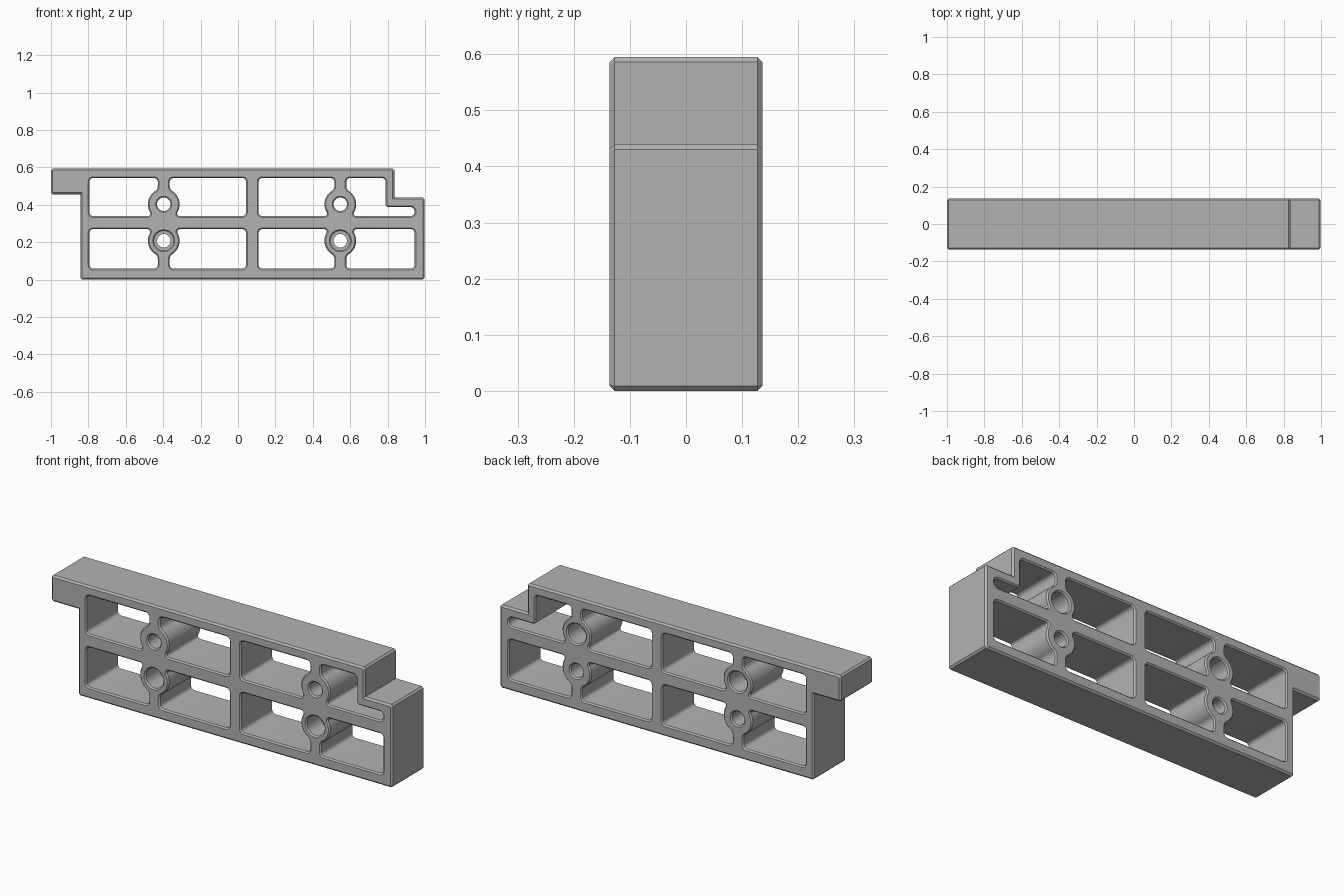
import bpy, bmesh
from math import sin, cos, asin, acos, pi, hypot
from mathutils import Vector

if "Cube" in bpy.data.objects:
    bpy.data.objects.remove(bpy.data.objects["Cube"])

H = 0.136          # half thickness in y
C = 0.009          # outer chamfer
CP = 0.007         # pocket and hole chamfer
RIB = 0.032        # half width of vertical ribs
BOSS = 0.085       # boss radius


def rounded(corners, seg=6):
    """Round (or chamfer with seg=1) corners given as (x, z, cut distance)."""
    out, n = [], len(corners)
    for i, (x, z, d) in enumerate(corners):
        p = Vector((x, z))
        if d == 0:
            out.append(p)
            continue
        a = Vector(corners[i - 1][:2]) - p
        b = Vector(corners[(i + 1) % n][:2]) - p
        d = min(d, 0.95 * a.length, 0.95 * b.length)
        a, b = a.normalized(), b.normalized()
        w = sin(a.angle(b) / 2)
        for k in range(seg + 1):
            t = k / seg
            q0, q1, q2 = (1 - t) ** 2, 2 * t * (1 - t) * w, t * t
            out.append(p + (a * q0 + b * q2) * d / (q0 + q1 + q2))
    return out


def offset(pts, o):
    """Grow a closed outline by o with mitred corners."""
    n = len(pts)
    area = sum(pts[i - 1].x * pts[i].y - pts[i].x * pts[i - 1].y for i in range(n))
    s = 1 if area > 0 else -1
    res = []
    for i, p in enumerate(pts):
        e1 = (p - pts[i - 1]).normalized()
        e2 = (pts[(i + 1) % n] - p).normalized()
        n1, n2 = Vector((e1.y, -e1.x)) * s, Vector((e2.y, -e2.x)) * s
        res.append(p + (n1 + n2) * o / (1 + n1.dot(n2)))
    return res


def circle(cx, cz, r, n=40):
    return [Vector((cx + r * cos(2 * pi * k / n), cz + r * sin(2 * pi * k / n)))
            for k in range(n)]


bm = bmesh.new()
front_edges, back_edges = [], []


def wall(layers):
    """Skin outlines (y, points) from front to back; remember the end rims."""
    rings = [[bm.verts.new((p.x, y, p.y)) for p in pts] for y, pts in layers]
    n = len(rings[0])
    for r0, r1 in zip(rings, rings[1:]):
        for i in range(n):
            bm.faces.new((r0[i - 1], r0[i], r1[i], r1[i - 1]))
    for ring, store in ((rings[0], front_edges), (rings[-1], back_edges)):
        store += [bm.edges.get((ring[i - 1], ring[i])) for i in range(n)]


def chamfered_wall(pts, c, grow):
    rim = offset(pts, grow * c)
    wall([(-H, rim), (-H + c, pts), (H - c, pts), (H, rim)])


def pocket(cx, cz, s, v, xf, zb, zf, slot=None):
    """Pocket beside a rib and boss; s, v = side and vertical direction."""
    d, dj = 0.03, 0.02
    a0 = -asin(abs(zb - cz) / BOSS)
    a1 = acos(RIB / BOSS)

    def arc(a, cut=0):
        return (cx + s * BOSS * cos(a), cz + v * BOSS * sin(a), cut)
    pts = [arc(a0, d)]
    b0, b1 = a0 + d / BOSS, a1 - dj / BOSS
    pts += [arc(b0 + (b1 - b0) * k / 12) for k in range(13)]
    pts += [arc(a1, dj), (cx + s * RIB, zf, 0.02)]
    if slot:                       # pocket stepping down into a narrow slot
        sx, sz = slot
        pts += [(sx, zf, 0.02), (sx, sz, 0.015), (xf, sz, 0.0225), (xf, zb, 0.0225)]
    else:
        pts += [(xf, zf, 0.02), (xf, zb, 0.02)]
    chamfered_wall(rounded(pts), CP, 1)


# Stepped outer outline with chamfered convex corners
outline = [(-0.842, 0, C), (0.997, 0, C), (0.997, 0.439, C), (0.836, 0.439, 0),
           (0.836, 0.595, C), (-1.0, 0.595, C), (-1.0, 0.456, C), (-0.842, 0.456, 0)]
chamfered_wall(rounded(outline, 1), C, -1)

# Pockets and counterbored holes around each rib
for cx, x_left, x_right, slot in ((-0.397, -0.794, 0.043, None),
                                  (0.547, 0.11, 0.944, (0.789, 0.388))):
    for cz, v, zb, zf in ((0.403, 1, 0.34, 0.543), (0.208, -1, 0.27, 0.059)):
        pocket(cx, cz, -1, v, x_left, zb, zf)
        pocket(cx, cz, 1, v, x_right, zb, zf, slot if v > 0 else None)
        # upper holes are counterbored from the back, lower from the front
        r, R = 0.036, 0.052
        prof = [(-H, r + CP), (-H + CP, r), (0.02, r), (0.02, R), (H - CP, R), (H, R + CP)]
        if v < 0:
            prof = [(-y, q) for y, q in reversed(prof)]
        wall([(y, circle(cx, cz, q)) for y, q in prof])

# Front and back faces
for edges in (front_edges, back_edges):
    bmesh.ops.triangle_fill(bm, use_beauty=True, edges=edges)
bmesh.ops.recalc_face_normals(bm, faces=bm.faces[:])

mesh = bpy.data.meshes.new("ribbed_block")
bm.to_mesh(mesh)
bm.free()
block = bpy.data.objects.new("ribbed_block", mesh)
bpy.context.collection.objects.link(block)

grey = bpy.data.materials.new("plain_grey")
grey.diffuse_color = (0.45, 0.45, 0.45, 1)
grey.use_nodes = True
grey.node_tree.nodes["Principled BSDF"].inputs["Base Color"].default_value = grey.diffuse_color
mesh.materials.append(grey)

bpy.context.view_layer.objects.active = block
block.select_set(True)
bpy.ops.object.shade_smooth_by_angle(angle=0.52)
